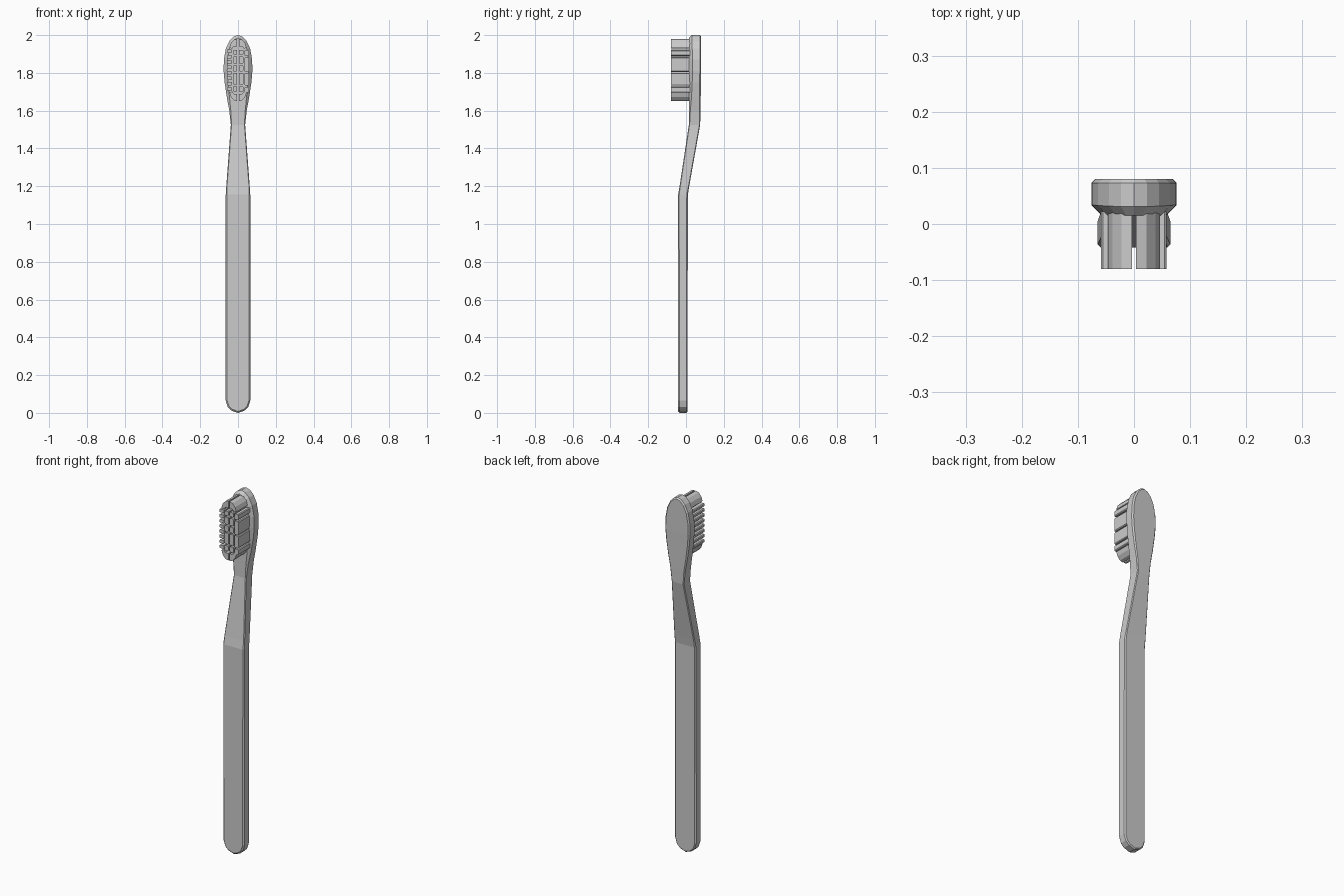
import bpy, bmesh
from mathutils import Vector

if "Cube" in bpy.data.objects:
    bpy.data.objects.remove(bpy.data.objects["Cube"])


def finish(bm, name):
    bmesh.ops.recalc_face_normals(bm, faces=bm.faces)
    mesh = bpy.data.meshes.new(name)
    bm.to_mesh(mesh)
    bm.free()
    obj = bpy.data.objects.new(name, mesh)
    bpy.context.collection.objects.link(obj)
    return obj


# Body stations: height, half width, front y, back y, front bevel, back bevel
stations = [
    (0.0, 0.0, -0.042, 0.008, 0.008, 0.006),
    (0.012, 0.035, -0.042, 0.008, 0.008, 0.006),
    (0.03, 0.054, -0.042, 0.008, 0.008, 0.006),
    (0.065, 0.065, -0.042, 0.008, 0.007, 0.006),
    (1.155, 0.065, -0.042, 0.010, 0.006, 0.006),
    (1.20, 0.062, -0.034, 0.017, 0.004, 0.004),
    (1.525, 0.038, 0.015, 0.075, 0.004, 0.004),
    (1.60, 0.046, 0.015, 0.077, 0.008, 0.005),
    (1.67, 0.059, 0.015, 0.078, 0.014, 0.006),
    (1.75, 0.071, 0.015, 0.079, 0.018, 0.007),
    (1.81, 0.076, 0.015, 0.080, 0.019, 0.007),
    (1.87, 0.075, 0.015, 0.080, 0.019, 0.007),
    (1.93, 0.064, 0.015, 0.080, 0.018, 0.007),
    (1.97, 0.045, 0.015, 0.080, 0.017, 0.007),
    (1.992, 0.023, 0.015, 0.080, 0.016, 0.007),
    (2.0, 0.0, 0.015, 0.080, 0.016, 0.007),
]


def inset_point(i, d):
    """Move an outline point inward by d along its normal."""
    z, w = stations[i][:2]
    if i == 0:
        return 0.0, z + d
    if i == len(stations) - 1:
        return 0.0, z - d
    a, b = stations[i - 1], stations[i + 1]
    n = Vector((b[0] - a[0], a[1] - b[1])).normalized()
    return w - d * n.x, z - d * n.y


# Handle, neck and head as one bevelled slab
bm = bmesh.new()
n = len(stations)
layers = []
for layer in range(4):
    right, left = [], []
    for i, (z, w, yf, yb, df, db) in enumerate(stations):
        d = (df, 0, 0, db)[layer]
        y = (yf, yf + df, yb - db, yb)[layer]
        x, zz = inset_point(i, d)
        v = bm.verts.new((x, y, zz))
        right.append(v)
        left.append(v if i in (0, n - 1) else bm.verts.new((-x, y, zz)))
    layers.append((right, left))
for side in (0, 1):
    for k in range(3):
        a, b = layers[k][side], layers[k + 1][side]
        for i in range(n - 1):
            bm.faces.new((a[i], a[i + 1], b[i + 1], b[i]))
for right, left in (layers[0], layers[3]):
    for i in range(n - 1):
        bm.faces.new(list(dict.fromkeys((right[i], right[i + 1], left[i + 1], left[i]))))
finish(bm, "handle_and_head")

# Bristle tufts: x-z outlines extruded forward from the head
tufts = bmesh.new()


def tuft(points):
    front = [tufts.verts.new((x, -0.08, z)) for x, z in points]
    back = [tufts.verts.new((x, 0.022, z)) for x, z in points]
    tufts.faces.new(front)
    tufts.faces.new(back[::-1])
    for i in range(len(points)):
        j = (i + 1) % len(points)
        tufts.faces.new((front[i], back[i], back[j], front[j]))


def block(x0, x1, z0, z1, c=0.004):
    tuft([(x0 + c, z0), (x1 - c, z0), (x1, z0 + c), (x1, z1 - c),
          (x1 - c, z1), (x0 + c, z1), (x0, z1 - c), (x0, z0 + c)])


# Rounded caps at both ends
cap = [(0.004, 0.165), (0.022, 0.160), (0.038, 0.142), (0.046, 0.118),
       (0.030, 0.114), (0.022, 0.126), (0.004, 0.126)]
for sx in (-1, 1):
    for sz in (-1, 1):
        tuft([(sx * x, 1.815 + sz * z) for x, z in cap])

# Row of thin tufts on the left edge
for i in range(8):
    z = 1.715 + i * 0.0285
    block(-0.059, -0.031, z - 0.009, z + 0.009)

# Inner tufts on each side of the centre slit
for z0, z1 in ((1.70, 1.73), (1.738, 1.80), (1.808, 1.84), (1.848, 1.888), (1.897, 1.922)):
    block(-0.026, -0.004, z0, z1)
    block(0.004, 0.028, z0, z1)

# Long tufts on the right edge
for z0, z1 in ((1.695, 1.726), (1.733, 1.80), (1.806, 1.882), (1.89, 1.921)):
    block(0.034, 0.058, z0, z1)
finish(tufts, "bristles")
